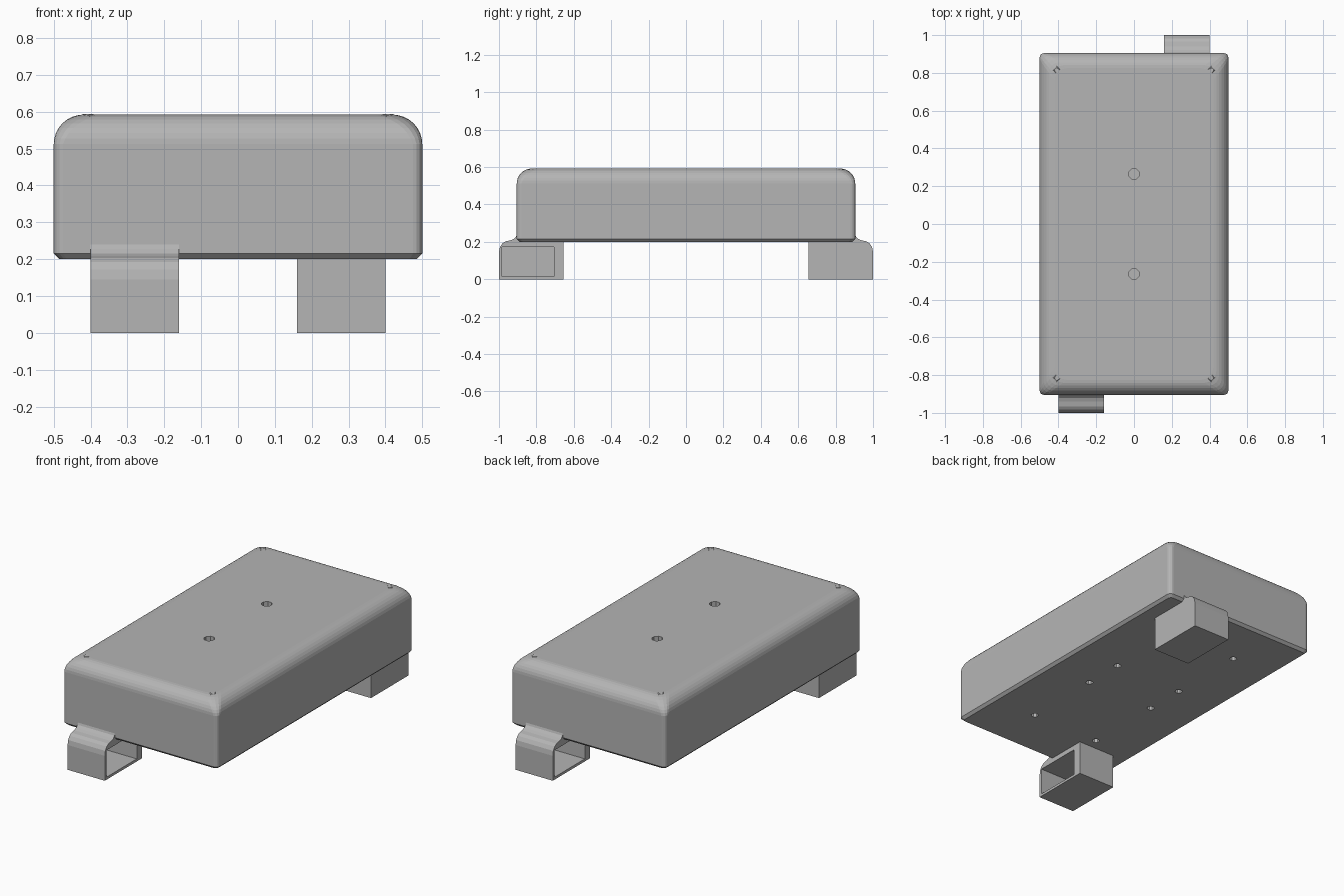
import bpy, bmesh
from math import sin, cos, pi, radians
from mathutils import Matrix, Vector

cube = bpy.data.objects.get("Cube")
if cube:
    bpy.data.objects.remove(cube, do_unlink=True)

grey = bpy.data.materials.new("plain_grey")
grey.use_nodes = True
COLOUR = (0.46, 0.46, 0.46, 1)
grey.diffuse_color = COLOUR
grey.node_tree.nodes["Principled BSDF"].inputs["Base Color"].default_value = COLOUR


def loft(name, rings, closed=False):
    """Skin a list of equal-length point rings; cap the ends or join them."""
    bm = bmesh.new()
    loops = [[bm.verts.new(p) for p in ring] for ring in rings]
    pairs = list(zip(loops, loops[1:]))
    if closed:
        pairs.append((loops[-1], loops[0]))
    else:
        bm.faces.new(loops[0][::-1])
        bm.faces.new(loops[-1])
    for a, b in pairs:
        for i in range(len(a)):
            j = (i + 1) % len(a)
            bm.faces.new((a[i], a[j], b[j], b[i]))
    bmesh.ops.recalc_face_normals(bm, faces=bm.faces)
    mesh = bpy.data.meshes.new(name)
    bm.to_mesh(mesh)
    bm.free()
    mesh.materials.append(grey)
    obj = bpy.data.objects.new(name, mesh)
    bpy.context.collection.objects.link(obj)
    return obj


def rounded_rect(hx, hy, r, z, steps=4):
    ring = []
    for k, (sx, sy) in enumerate([(1, 1), (-1, 1), (-1, -1), (1, -1)]):
        for i in range(steps + 1):
            a = (k + i / steps) * pi / 2
            ring.append((sx * (hx - r) + r * cos(a), sy * (hy - r) + r * sin(a), z))
    return ring


def circle(x, y, z, r, n=8):
    return [(x + r * cos((i + .5) * 2 * pi / n), y + r * sin((i + .5) * 2 * pi / n), z)
            for i in range(n)]


def cut(target, cutters):
    """Subtract the cutters, bake the result and remove them."""
    for c in cutters:
        c.hide_render = True
        mod = target.modifiers.new("cut", "BOOLEAN")
        mod.operation, mod.solver, mod.object = "DIFFERENCE", "EXACT", c
    bpy.context.view_layer.update()
    graph = bpy.context.evaluated_depsgraph_get()
    mesh = bpy.data.meshes.new_from_object(target.evaluated_get(graph))
    target.modifiers.clear()
    target.data = mesh
    for c in cutters:
        bpy.data.objects.remove(c, do_unlink=True)


# Case: slim bottom chamfer, straight walls, rounded top rim
HX, HY, RIM = 0.5, 0.905, 0.08
rings = [rounded_rect(HX - .015, HY - .015, .02, .2),
         rounded_rect(HX, HY, .025, .215)]
for i in range(9):
    a = i / 8 * pi / 2
    inset = RIM * (1 - cos(a))
    rings.append(rounded_rect(HX - inset, HY - inset, .025 + .04 * i / 8,
                              .512 + RIM * sin(a)))
case = loft("case", rings)

# Blind holes in the top and the base
holes = []
for y in (-.265, .265):
    holes.append(loft("hole", [circle(0, y, .54, .03), circle(0, y, .7, .03)]))
for x in (-.22, .22):
    for y in (-.59, -.12, .12, .59):
        holes.append(loft("hole", [circle(x, y, .1, .02), circle(x, y, .23, .02)]))
cut(case, holes)

# Fluted screw sockets tilted out over the four top corners
FLUTES = 12


def star(r_out, r_in, z):
    return [Vector(((r_in if i % 2 else r_out) * cos(i * pi / FLUTES),
                    (r_in if i % 2 else r_out) * sin(i * pi / FLUTES), z))
            for i in range(2 * FLUTES)]


for sx, side in ((-1, "right"), (1, "left")):
    for sy, end in ((-1, "front"), (1, "back")):
        socket = loft(f"{end}_{side}_socket",
                      [star(.058, .046, -.03), star(.055, .042, .004),
                       star(.038, .032, .014), star(.02, .018, .012),
                       star(.018, .016, -.01)])
        tilt = Matrix.Rotation(radians(32), 4, Vector((-sy, sx, 0)))
        socket.data.transform(Matrix.Translation((sx * .432, sy * .838, .562)) @ tilt)

# Hollow feet: filleted side profile, open on the inner side
PROFILE = [(-1, 0), (-.655, 0), (-.655, .21), (-.88, .21), (-.88, .245), (-.903, .245),
           (-.909, .228), (-.922, .215), (-.94, .208), (-.965, .203),
           (-.982, .192), (-.995, .172), (-1, .145)]
POCKET = [(-.985, .015), (-.705, .015), (-.705, .172), (-.985, .172)]


def prism(name, profile, x0, x1):
    return loft(name, [[(x, y, z) for y, z in profile] for x in (x0, x1)])


for name, turn in (("front_foot", 0), ("back_foot", pi)):
    foot = prism(name, PROFILE, -.4, -.16)
    cut(foot, [prism("pocket", POCKET, -.385, -.1)])
    foot.data.transform(Matrix.Rotation(turn, 4, "Z"))
